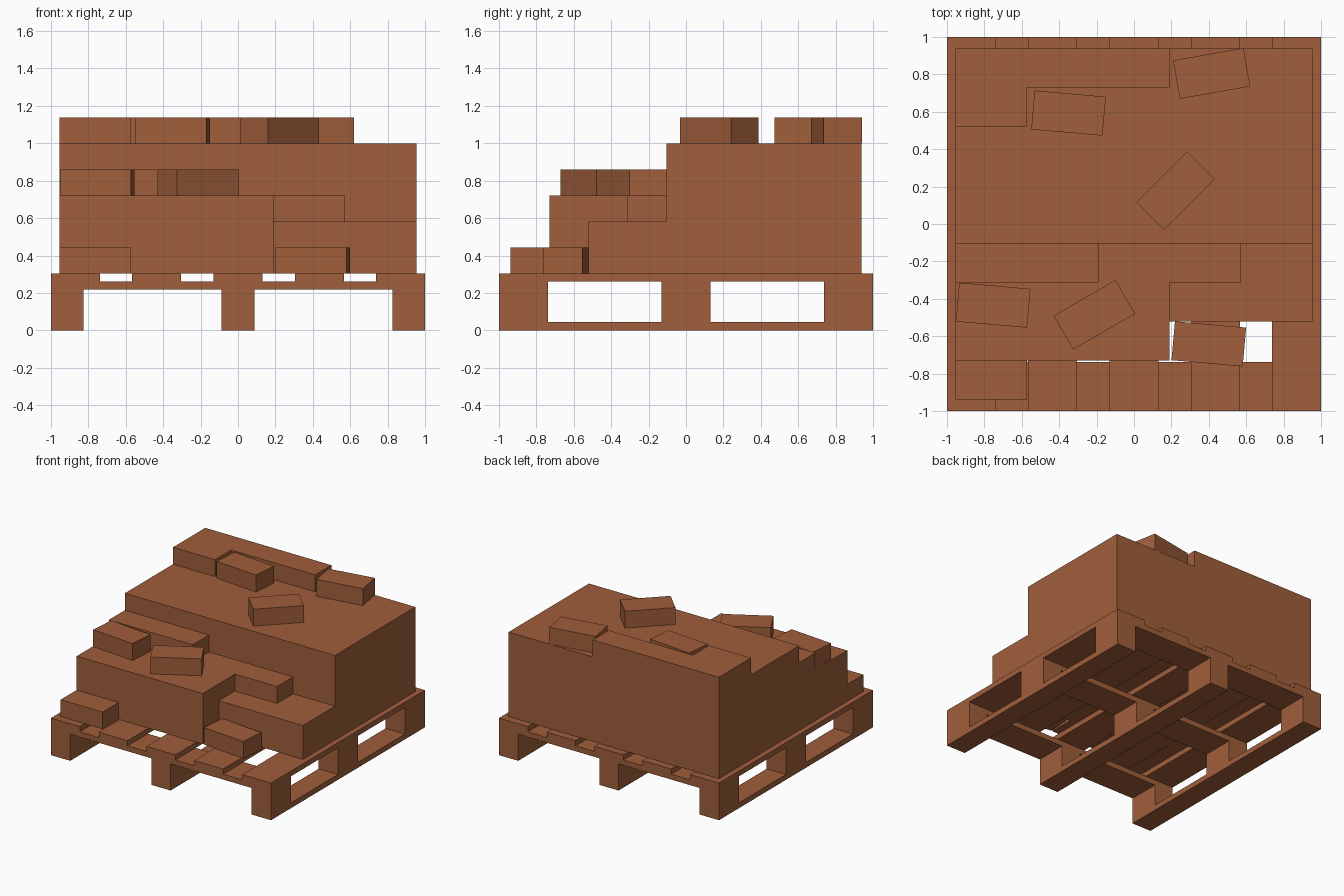
import bpy, bmesh, math
from mathutils import Matrix

if "Cube" in bpy.data.objects:
    bpy.data.objects.remove(bpy.data.objects["Cube"])

brick_red = bpy.data.materials.new("terracotta")
brick_red.diffuse_color = (0.35, 0.112, 0.043, 1)
brick_red.use_nodes = True
brick_red.node_tree.nodes["Principled BSDF"].inputs["Base Color"].default_value = brick_red.diffuse_color


def make_object(name, boxes):
    """One object from boxes given as (x0, x1, y0, y1, z0, z1)."""
    bm = bmesh.new()
    for x0, x1, y0, y1, z0, z1 in boxes:
        m = Matrix.Translation(((x0 + x1) / 2, (y0 + y1) / 2, (z0 + z1) / 2))
        m = m @ Matrix.Diagonal((x1 - x0, y1 - y0, z1 - z0, 1))
        bmesh.ops.create_cube(bm, size=1, matrix=m)
    mesh = bpy.data.meshes.new(name)
    bm.to_mesh(mesh)
    bm.free()
    mesh.materials.append(brick_red)
    ob = bpy.data.objects.new(name, mesh)
    bpy.context.collection.objects.link(ob)
    return ob


# Pallet levels and spans
RUNNER_TOP, BLOCK_TOP, BEAM_TOP, DECK = 0.044, 0.218, 0.262, 0.305
leg_x = [(-1, -0.825), (-0.0875, 0.0875), (0.825, 1)]
block_y = [(-1, -0.738), (-0.131, 0.131), (0.738, 1)]

# Bottom runners, spacer blocks, cross beams and deck boards
make_object("pallet_runners", [(*x, -1, 1, 0, RUNNER_TOP) for x in leg_x])
make_object("pallet_blocks", [(*x, *y, RUNNER_TOP, BLOCK_TOP)
                              for x in leg_x for y in block_y])
make_object("pallet_beams", [(-1, 1, *y, BLOCK_TOP, BEAM_TOP) for y in block_y])
make_object("pallet_deck_boards",
            [(c - 0.131, c + 0.131, -1, 1, BEAM_TOP, DECK)
             for c in (-0.869, -0.4345, 0, 0.4345, 0.869)])

# Brick stack: rows of courses, each brick L x W x H
L, W, H = 0.382, 0.2085, 0.139
X0, X1, BACK = -0.955, 0.955, 0.938


def level(n):
    return DECK + n * H


def row(n):
    """y of the n-th brick line counted from the back."""
    return BACK - n * W


def col(n):
    return X0 + n * L


make_object("main_brick_stack", [(X0, X1, row(5), BACK, DECK, level(5))])
make_object("front_left_stack", [(X0, col(3), row(8), row(5), DECK, level(3))])
make_object("front_right_stack", [(col(3), X1, row(7), row(5), DECK, level(2))])
make_object("front_right_step_brick", [(col(3), col(4), row(6), row(5), level(2), level(3))])
make_object("front_left_step_bricks", [(X0, col(2), row(6), row(5), level(3), level(4))])
make_object("top_course_bricks", [(X0, col(3), row(1), BACK, level(5), level(6)),
                                  (X0, col(1), row(2), row(1), level(5), level(6))])
make_object("front_corner_brick", [(X0, col(1), row(9), row(8), DECK, level(1))])

# Loose bricks: centre x, y, level, turn in degrees
loose = [(0.415, 0.805, 5, 10), (-0.350, 0.593, 5, -5), (0.223, 0.178, 5, 45),
         (-0.753, -0.434, 3, -5), (-0.212, -0.485, 3, 30), (0.400, -0.641, 0, -5)]
for i, (x, y, n, turn) in enumerate(loose, 1):
    ob = make_object(f"loose_brick_{i}", [(-L / 2, L / 2, -W / 2, W / 2, 0, H)])
    ob.location = (x, y, level(n))
    ob.rotation_euler.z = math.radians(turn)
